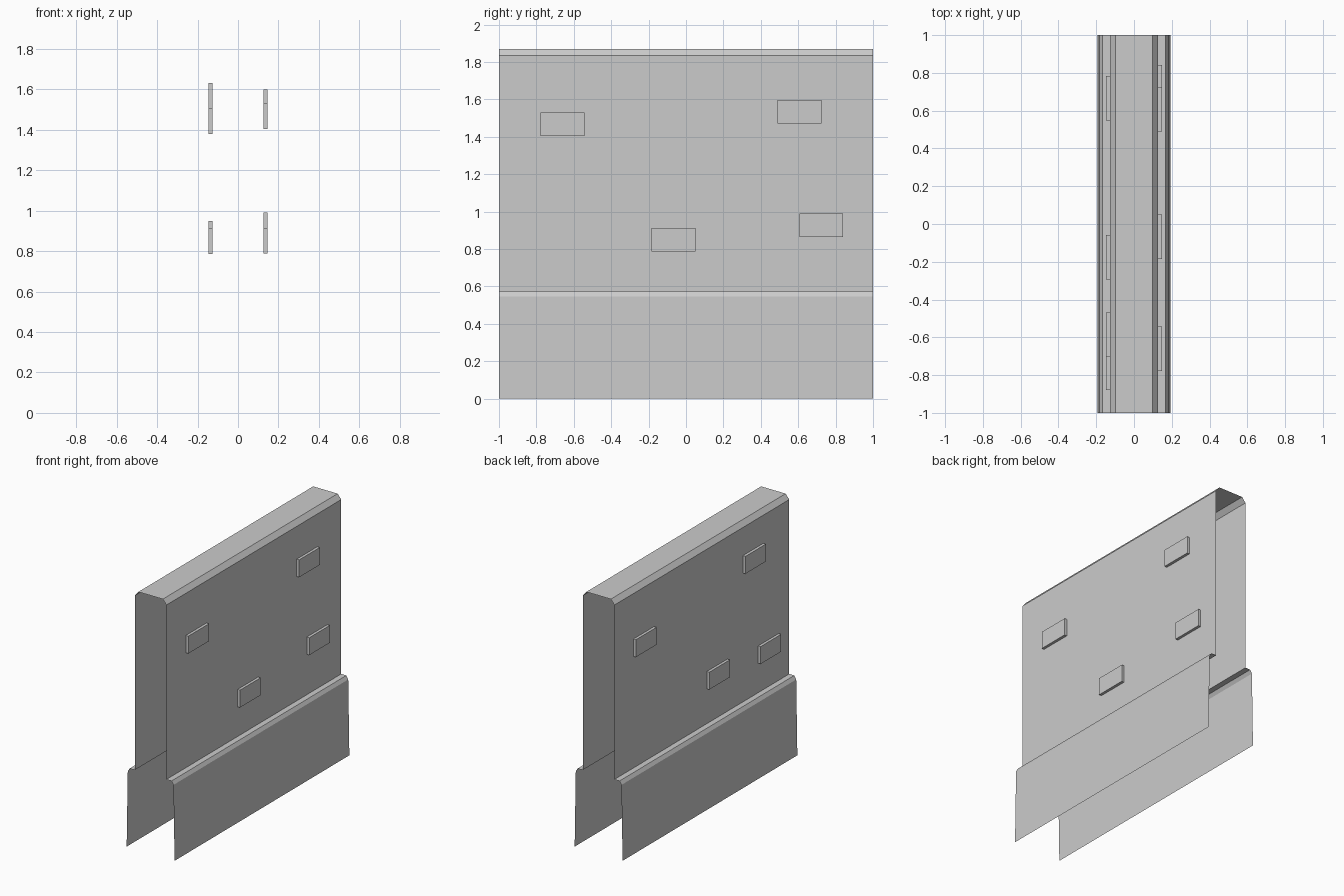
import bpy
import bmesh

cube = bpy.data.objects.get("Cube")
if cube:
    bpy.data.objects.remove(cube, do_unlink=True)

# One plain grey for everything
stone = bpy.data.materials.new("stone_grey")
stone.use_nodes = True
GREY = (0.6, 0.6, 0.6, 1.0)
stone.diffuse_color = GREY
stone.node_tree.nodes["Principled BSDF"].inputs["Base Color"].default_value = GREY

WALL_X = 0.127
BRICK_DEPTH = 0.02
BRICK_LENGTH = 0.235
BRICK_HEIGHT = 0.126


def add_object(name, bm):
    mesh = bpy.data.meshes.new(name)
    bm.to_mesh(mesh)
    bm.free()
    mesh.materials.append(stone)
    obj = bpy.data.objects.new(name, mesh)
    bpy.context.scene.collection.objects.link(obj)
    return obj


# Open wall shell: half profile mirrored over the top, swept along y
half = [(0.192, 0), (0.183, 0.547), (0.168, 0.572), (WALL_X, 0.572),
        (WALL_X, 1.835), (0.098, 1.87)]
profile = half + [(-x, z) for x, z in reversed(half)]
bm = bmesh.new()
near = [bm.verts.new((x, -1, z)) for x, z in profile]
far = [bm.verts.new((x, 1, z)) for x, z in profile]
for i in range(len(profile) - 1):
    bm.faces.new((near[i], far[i], far[i + 1], near[i + 1]))
add_object("wall_shell", bm)


# Raised bricks on both wall faces
def add_brick(name, side, y, z):
    bm = bmesh.new()
    bmesh.ops.create_cube(bm, size=1)
    bmesh.ops.scale(bm, vec=(BRICK_DEPTH, BRICK_LENGTH, BRICK_HEIGHT), verts=bm.verts)
    bmesh.ops.translate(bm, vec=(side * (WALL_X + BRICK_DEPTH / 2), y, z), verts=bm.verts)
    add_object(name, bm)


left_bricks = [(-0.66, 1.467), (0.608, 1.535), (-0.068, 0.85), (0.723, 0.927)]
right_bricks = [(0.665, 1.443), (-0.587, 1.568), (-0.175, 0.887), (-0.762, 0.848)]
for label, side, bricks in (("left", 1, left_bricks), ("right", -1, right_bricks)):
    for n, (y, z) in enumerate(bricks, 1):
        add_brick(f"{label}_brick_{n}", side, y, z)
